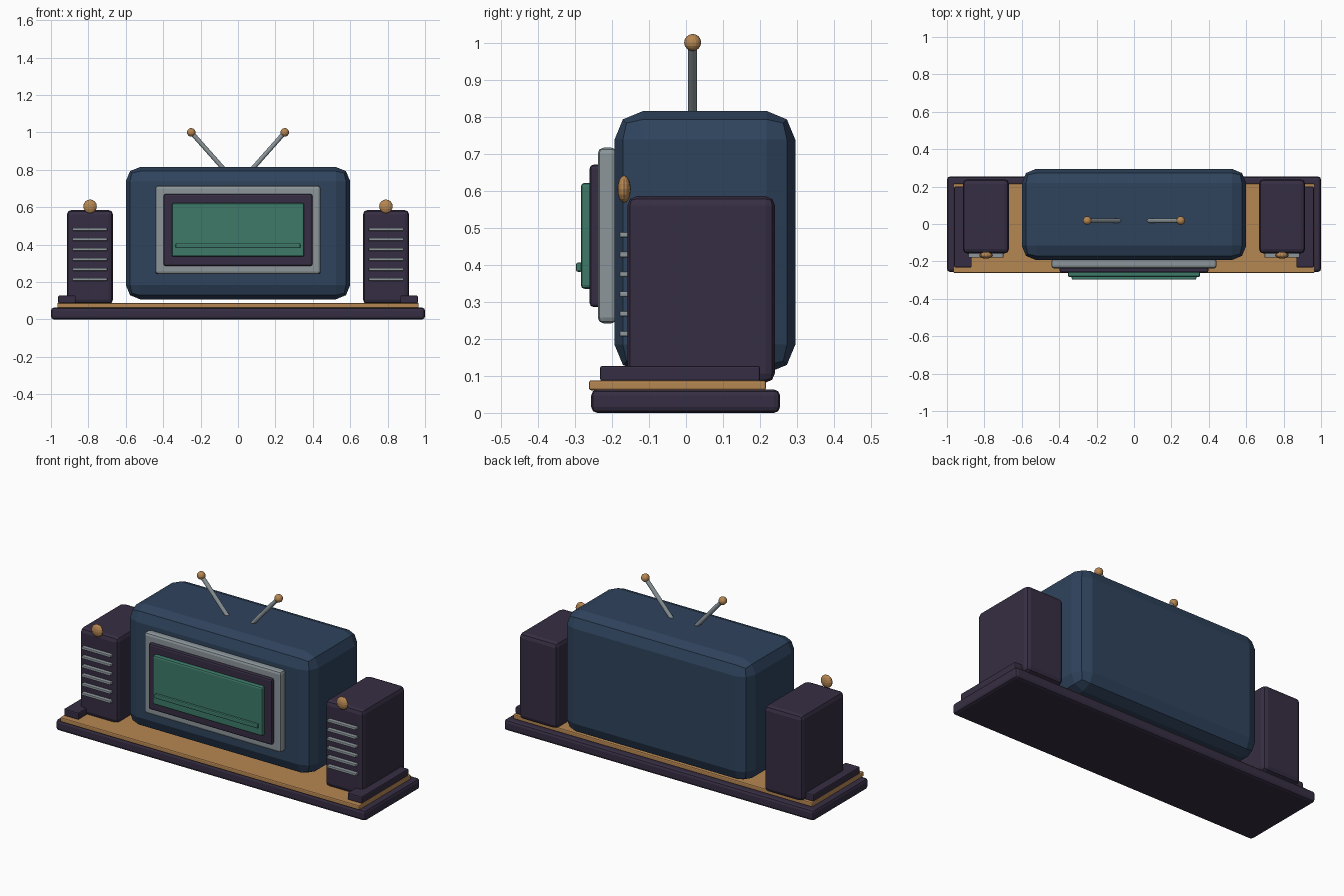
import bpy, bmesh
from mathutils import Vector, Matrix

if "Cube" in bpy.data.objects:
    bpy.data.objects.remove(bpy.data.objects["Cube"])


def material(name, rgb):
    m = bpy.data.materials.new(name)
    m.diffuse_color = (*rgb, 1)
    m.use_nodes = True
    m.node_tree.nodes["Principled BSDF"].inputs["Base Color"].default_value = m.diffuse_color
    return m


NAVY = material("navy", (0.028, 0.056, 0.108))
PLUM = material("dark plum", (0.037, 0.027, 0.056))
GREEN = material("screen green", (0.048, 0.195, 0.141))
GREY = material("metal grey", (0.262, 0.305, 0.328))
WOOD = material("warm wood", (0.47, 0.242, 0.085))


def finish(name, bm, mat):
    mesh = bpy.data.meshes.new(name)
    bm.to_mesh(mesh)
    bm.free()
    mesh.materials.append(mat)
    ob = bpy.data.objects.new(name, mesh)
    bpy.context.collection.objects.link(ob)
    return ob


def box(name, x, y, z, mat, bevel=0.01, segments=2):
    """Bevelled box from (min, max) ranges on each axis."""
    bm = bmesh.new()
    bmesh.ops.create_cube(bm, size=1)
    for v in bm.verts:
        v.co = Vector([(r[0] + r[1]) / 2 + c * (r[1] - r[0])
                       for c, r in zip(v.co, (x, y, z))])
    bmesh.ops.bevel(bm, geom=bm.edges[:], offset=bevel, segments=segments,
                    profile=0.5, affect='EDGES')
    return finish(name, bm, mat)


def ball(name, centre, radii, mat):
    bm = bmesh.new()
    bmesh.ops.create_uvsphere(bm, u_segments=16, v_segments=8, radius=1)
    for v in bm.verts:
        v.co = Vector([c + k * r for k, c, r in zip(v.co, centre, radii)])
    return finish(name, bm, mat)


def rod(name, a, b, radius, mat):
    a, b = Vector(a), Vector(b)
    turn = (b - a).to_track_quat('Z', 'Y').to_matrix().to_4x4()
    bm = bmesh.new()
    bmesh.ops.create_cone(bm, cap_ends=True, segments=12, radius1=radius,
                          radius2=radius, depth=(b - a).length,
                          matrix=Matrix.Translation((a + b) / 2) @ turn)
    return finish(name, bm, mat)


# stand
box("base", (-1, 1), (-0.256, 0.254), (0, 0.063), PLUM, 0.016)
box("shelf_board", (-0.966, 0.966), (-0.262, 0.216), (0.061, 0.088), WOOD, 0.006)

# television body and stepped screen surround
box("cabinet", (-0.6, 0.6), (-0.193, 0.295), (0.107, 0.815), NAVY, 0.077)
box("outer_bezel", (-0.442, 0.442), (-0.238, -0.186), (0.242, 0.716), GREY, 0.015)
box("inner_bezel", (-0.398, 0.398), (-0.26, -0.225), (0.286, 0.67), PLUM, 0.01)
box("screen", (-0.354, 0.354), (-0.284, -0.25), (0.335, 0.621), GREEN, 0.01)
box("screen_strip", (-0.333, 0.333), (-0.297, -0.28), (0.381, 0.406), GREEN, 0.005)

# speakers and aerials, mirrored left and right
for side, s in (("left", -1), ("right", 1)):
    def span(a, b):
        return tuple(sorted((s * a, s * b)))

    box(side + "_speaker", span(0.668, 0.915), (-0.158, 0.24), (0.082, 0.585),
        PLUM, 0.025)
    box(side + "_side_rail", span(0.868, 0.962), (-0.232, 0.2), (0.086, 0.127),
        PLUM, 0.006)
    for i in range(6):
        z = 0.214 + i * 0.0534
        box(f"{side}_grille_bar_{i + 1}", span(0.698, 0.886), (-0.18, -0.15),
            (z - 0.0075, z + 0.0075), GREY, 0.004)
    ball(side + "_knob", (s * 0.791, -0.167, 0.604), (0.036, 0.018, 0.037), WOOD)
    rod(side + "_aerial", (s * 0.055, 0.018, 0.78), (s * 0.25, 0.018, 1.0),
        0.012, GREY)
    ball(side + "_aerial_tip", (s * 0.25, 0.018, 1.0), (0.023,) * 3, WOOD)
